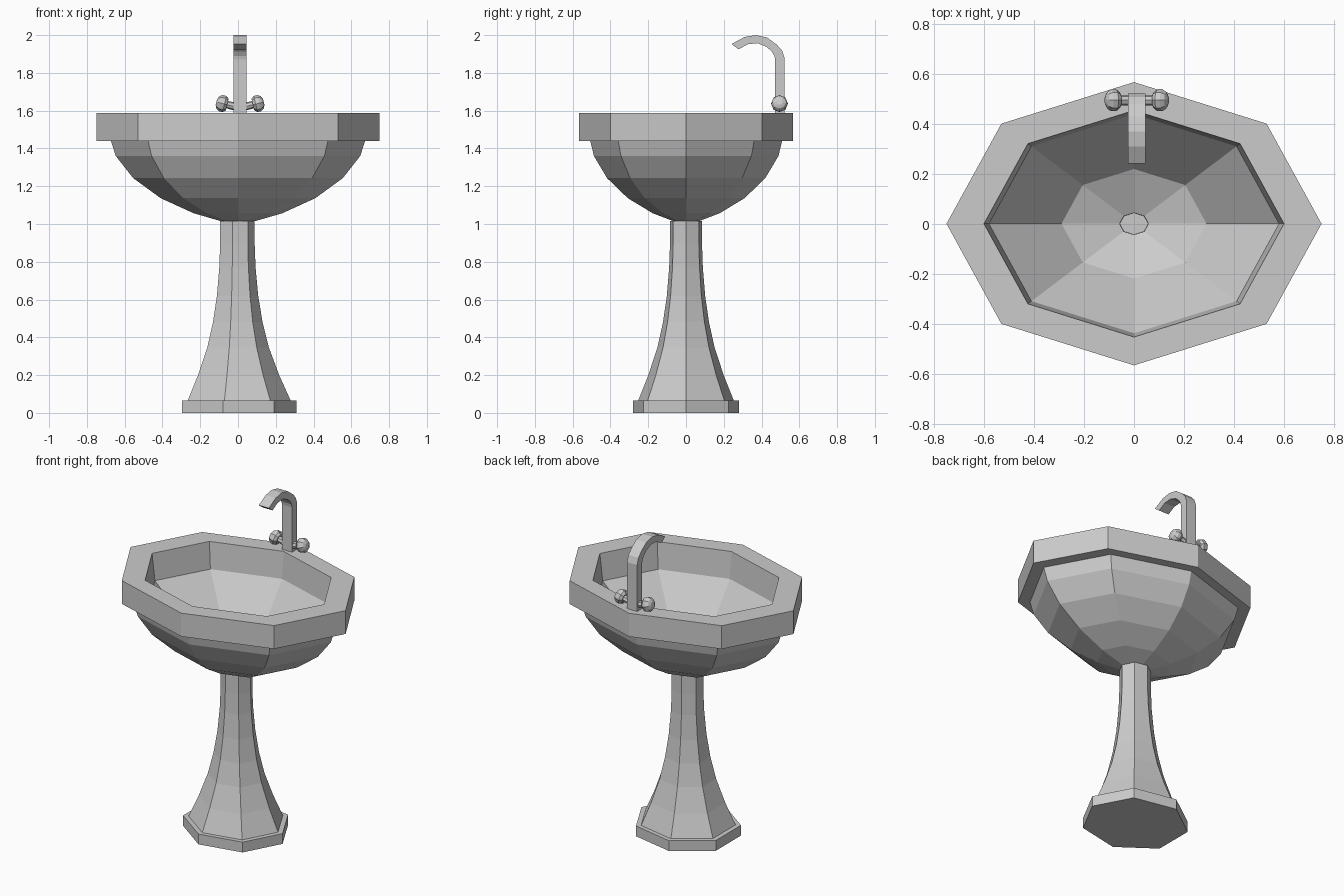
import bpy, bmesh
from math import sin, cos, pi
from mathutils import Matrix, Vector

if "Cube" in bpy.data.objects:
    bpy.data.objects.remove(bpy.data.objects["Cube"])


def make_object(name, bm):
    bmesh.ops.recalc_face_normals(bm, faces=bm.faces)
    mesh = bpy.data.meshes.new(name)
    bm.to_mesh(mesh)
    bm.free()
    obj = bpy.data.objects.new(name, mesh)
    bpy.context.collection.objects.link(obj)
    return obj


def bridge(bm, loops):
    """Skin consecutive vertex loops and cap both ends."""
    for a, b in zip(loops, loops[1:]):
        for i in range(len(a)):
            j = (i + 1) % len(a)
            bm.faces.new((a[i], a[j], b[j], b[i]))
    bm.faces.new(loops[0])
    bm.faces.new(loops[-1])


def loft(name, profile, sides, squash=1.0, matrix=Matrix()):
    """Revolve a (radius, z) profile with few sides, squashed in y."""
    bm = bmesh.new()
    bridge(bm, [[bm.verts.new(matrix @ Vector((r * cos(2 * pi * i / sides),
                                               r * squash * sin(2 * pi * i / sides), z)))
                 for i in range(sides)] for r, z in profile])
    return make_object(name, bm)


# Basin: outer bowl, thick rim, inner hollow and sunken drain
basin = [(0.09, 1.015), (0.235, 1.057), (0.41, 1.137), (0.555, 1.243),
         (0.647, 1.36), (0.673, 1.44), (0.75, 1.44), (0.75, 1.587),
         (0.60, 1.587), (0.58, 1.42), (0.29, 1.14), (0.058, 1.06), (0.057, 1.045)]
loft("basin", basin, 8, 0.755, Matrix.Translation((0, 0.001, 0)))

# Pedestal: seven-sided flared column on a foot plate
pedestal = [(0.319, 0), (0.319, 0.065), (0.287, 0.065), (0.226, 0.20),
            (0.172, 0.345), (0.138, 0.48), (0.115, 0.62), (0.101, 0.77),
            (0.096, 0.90), (0.096, 1.016)]
loft("pedestal", pedestal, 7, 0.905, Matrix.Translation((-0.008, 0, 0)))

# Spout: flat curved strip, outer and inner (y, z) outlines
TAP_X = 0.011
outer = [(0.522, 1.585), (0.522, 1.88), (0.508, 1.92), (0.48, 1.95),
         (0.43, 1.987), (0.37, 2.0), (0.31, 1.99), (0.241, 1.953)]
inner = [(0.472, 1.585), (0.472, 1.87), (0.468, 1.89), (0.455, 1.912),
         (0.428, 1.937), (0.38, 1.957), (0.328, 1.952), (0.278, 1.925)]
bm = bmesh.new()
bridge(bm, [[bm.verts.new((TAP_X + dx, *p)) for dx, p in
             ((-0.035, o), (0.035, o), (0.035, n), (-0.035, n))]
            for o, n in zip(outer, inner)])
make_object("spout", bm)

# Tap handles: stem and faceted knob, tilted slightly upward
handle = [(0.021, 0), (0.02, 0.072), (0.032, 0.07), (0.044, 0.085),
          (0.044, 0.105), (0.034, 0.121), (0.016, 0.129)]
for side, label in ((-1, "left"), (1, "right")):
    place = (Matrix.Translation((TAP_X, 0.495, 1.615))
             @ Matrix.Rotation(side * (pi / 2 - 0.24), 4, 'Y'))
    loft(label + "_tap_handle", handle, 8, 1.0, place)
